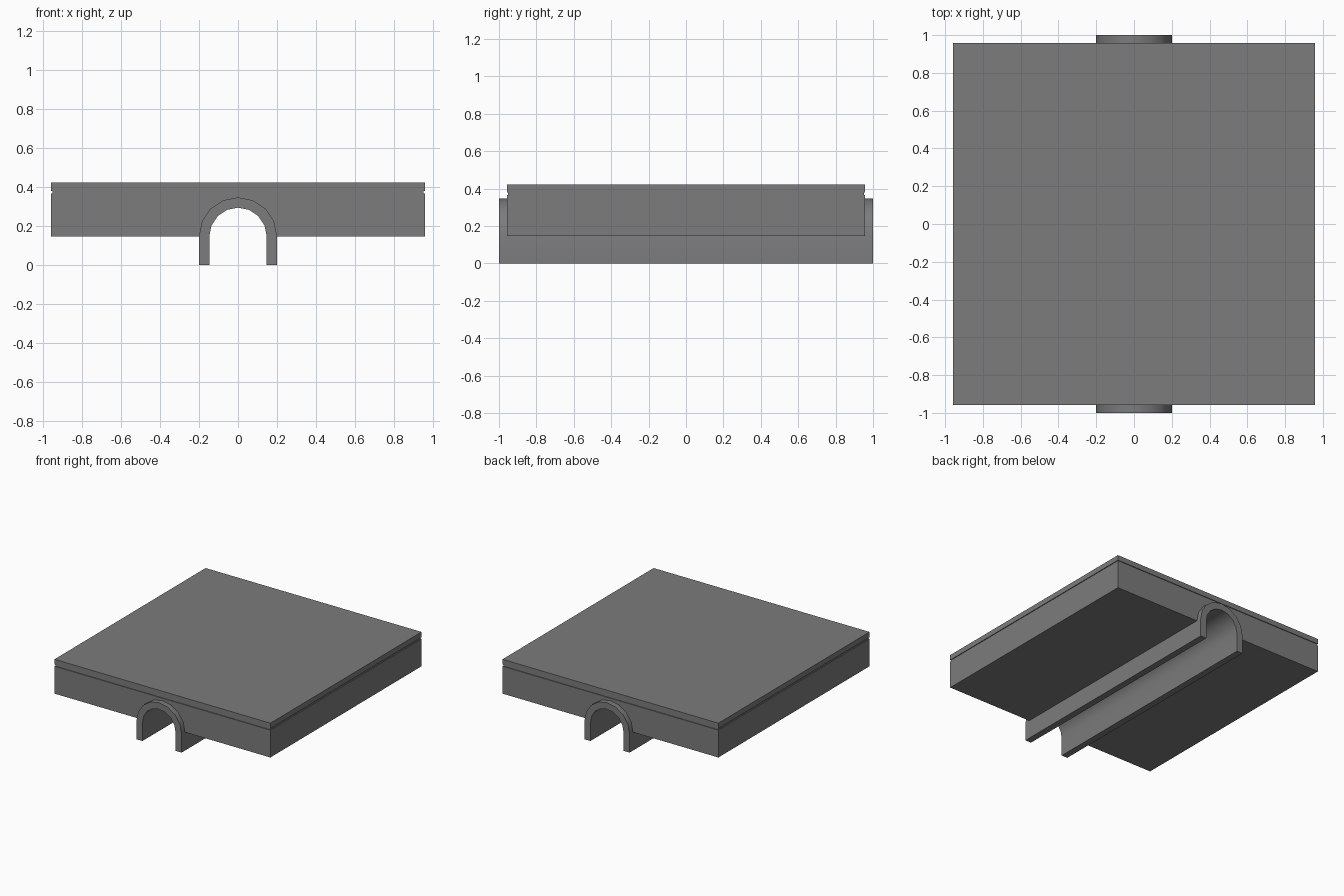
import bpy, bmesh, math

if "Cube" in bpy.data.objects:
    bpy.data.objects.remove(bpy.data.objects["Cube"])

HALF = 0.957       # half width of the slab
SPRING = 0.147     # height where the arch starts curving
SEGS = 8

grey = bpy.data.materials.new("concrete_grey")
grey.diffuse_color = (0.2, 0.2, 0.205, 1)
grey.use_nodes = True
grey.node_tree.nodes["Principled BSDF"].inputs["Base Color"].default_value = grey.diffuse_color


def arc(r, x_sign=1):
    """Half circle from right to left, centred on the spring line."""
    return [(r * math.cos(math.pi * i / SEGS), SPRING + r * math.sin(math.pi * i / SEGS))
            for i in range(SEGS + 1)]


def extrude_profile(name, profile, half_len):
    """Extrude an x-z outline along y, centred on y = 0."""
    bm = bmesh.new()
    face = bm.faces.new([bm.verts.new((x, -half_len, z)) for x, z in profile])
    res = bmesh.ops.extrude_face_region(bm, geom=[face])
    moved = [v for v in res["geom"] if isinstance(v, bmesh.types.BMVert)]
    bmesh.ops.translate(bm, verts=moved, vec=(0, 2 * half_len, 0))
    bmesh.ops.recalc_face_normals(bm, faces=bm.faces)
    mesh = bpy.data.meshes.new(name)
    bm.to_mesh(mesh)
    bm.free()
    mesh.materials.append(grey)
    obj = bpy.data.objects.new(name, mesh)
    bpy.context.collection.objects.link(obj)
    return obj


def box(name, half, z0, z1):
    return extrude_profile(name, [(-half, z0), (half, z0), (half, z1), (-half, z1)], half)


# Slab body, notched underneath to fit over the arch
extrude_profile("slab_body",
                [(HALF, SPRING)] + [(HALF, 0.366), (-HALF, 0.366), (-HALF, SPRING)]
                + arc(0.198)[::-1], HALF)

# Recessed joint and top deck
box("shadow_joint", HALF - 0.006, 0.366, 0.38)
box("top_deck", HALF, 0.38, 0.422)

# Arched tunnel lining with straight legs, running the full length
outer, inner = 0.2, 0.147
tunnel = extrude_profile("tunnel_arch",
                         [(outer, 0)] + arc(outer) + [(-outer, 0), (-inner, 0)]
                         + arc(inner)[::-1] + [(inner, 0)], 1.0)
bpy.context.view_layer.objects.active = tunnel
tunnel.select_set(True)
bpy.ops.object.shade_smooth_by_angle(angle=math.radians(35))
